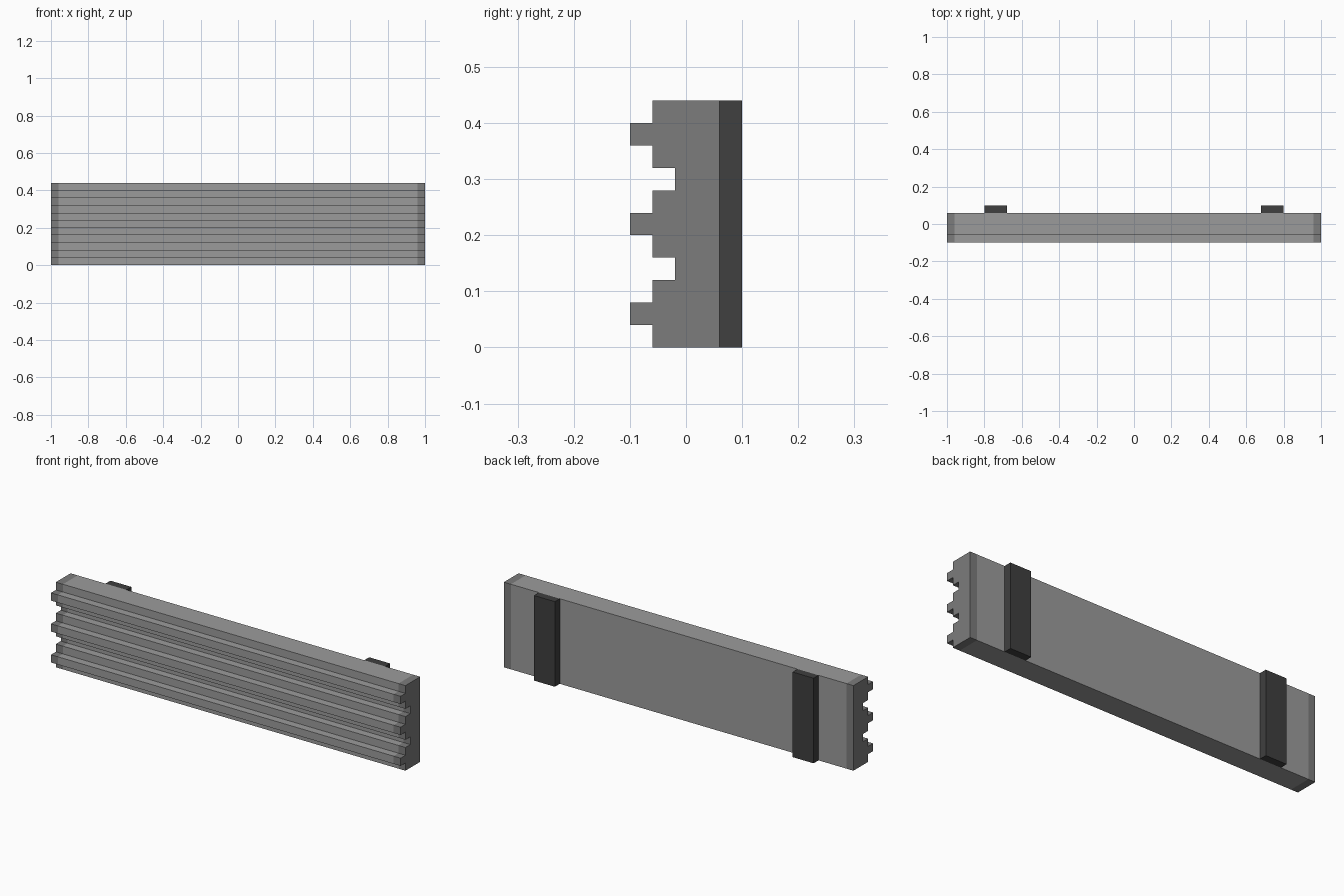
import bpy, bmesh

if "Cube" in bpy.data.objects:
    bpy.data.objects.remove(bpy.data.objects["Cube"])

def mat(name, v):
    m = bpy.data.materials.new(name)
    m.diffuse_color = (v, v, v, 1)
    m.use_nodes = True
    m.node_tree.nodes["Principled BSDF"].inputs["Base Color"].default_value = m.diffuse_color
    return m

grey = mat("mid grey", 0.33)
end_grey = mat("end grey", 0.20)
dark = mat("dark strap grey", 0.05)

# Side profile (y, z): flat back, ribs and grooves on the front
front = [-0.06, -0.10, -0.06, -0.02, -0.06, -0.10, -0.06, -0.02, -0.06, -0.10, -0.06]
profile = [(0.06, 0.44), (0.06, 0.0)]
for i, y in enumerate(front):
    profile += [(y, i * 0.04), (y, (i + 1) * 0.04)]
profile.reverse()

def add_object(name, bm, mats):
    bmesh.ops.recalc_face_normals(bm, faces=bm.faces)
    me = bpy.data.meshes.new(name)
    bm.to_mesh(me)
    bm.free()
    for m in mats:
        me.materials.append(m)
    ob = bpy.data.objects.new(name, me)
    bpy.context.collection.objects.link(ob)
    return ob

# Ribbed panel: profile lofted through stations, with end bands in a darker grey
bm = bmesh.new()
rings = [[bm.verts.new((x, y, z)) for y, z in profile] for x in (-1, -0.96, 0.96, 1)]
n = len(profile)
for s in range(3):
    for i in range(n):
        j = (i + 1) % n
        f = bm.faces.new((rings[s][i], rings[s][j], rings[s + 1][j], rings[s + 1][i]))
        f.material_index = 0 if s == 1 else 1
for ring in (rings[0], rings[-1]):
    bm.faces.new(ring).material_index = 1
add_object("ribbed_panel", bm, [grey, end_grey])

# Two upright straps on the back
for side, name in ((-1, "back_strap_left"), (1, "back_strap_right")):
    bm = bmesh.new()
    bmesh.ops.create_cube(bm, size=1)
    bmesh.ops.scale(bm, vec=(0.12, 0.04, 0.44), verts=bm.verts)
    bmesh.ops.translate(bm, vec=(side * 0.74, 0.08, 0.22), verts=bm.verts)
    add_object(name, bm, [dark])
